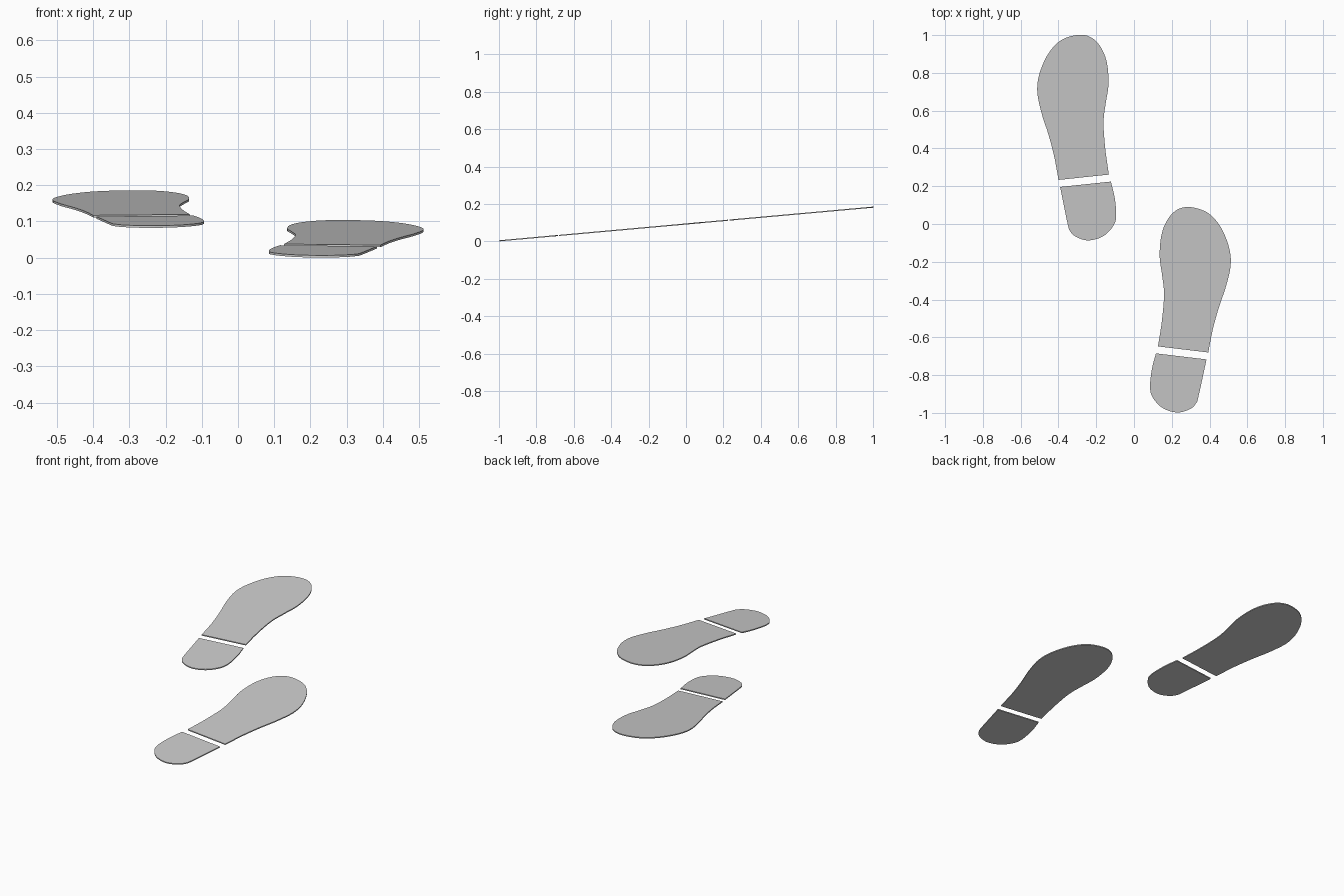
import bpy, bmesh
from mathutils import Vector, Matrix

cube = bpy.data.objects.get("Cube")
if cube:
    bpy.data.objects.remove(cube, do_unlink=True)

THICK = 0.006
SLOPE = 0.09

# One flat colour
grey = bpy.data.materials.new("plain grey")
grey.use_nodes = True
colour = (0.6, 0.6, 0.6, 1)
grey.diffuse_color = colour
grey.node_tree.nodes["Principled BSDF"].inputs["Base Color"].default_value = colour

# Outlines run from one straight-cut corner round to the other
SOLE = [(.127, -.648), (.148, -.51), (.159, -.37), (.148, -.265), (.136, -.175),
        (.143, -.07), (.17, .01), (.22, .07), (.29, .09), (.386, .062),
        (.455, -.01), (.501, -.116), (.512, -.215), (.487, -.33), (.45, -.44),
        (.418, -.555), (.393, -.68)]
HEEL = [(.116, -.685), (.095, -.767), (.085, -.863), (.1, -.92), (.153, -.975),
        (.23, -.998), (.296, -.98), (.328, -.95), (.342, -.91), (.384, -.717)]


def smooth_path(points, steps=6):
    """Open smooth curve through the points; the cut edge stays straight."""
    p = [Vector(q) for q in points]
    p = [2 * p[0] - p[1]] + p + [2 * p[-1] - p[-2]]
    path = []
    for a, b, c, d in zip(p, p[1:], p[2:], p[3:]):
        for i in range(steps):
            t = i / steps
            path.append(b + t / 2 * (c - a + t * (2 * a - 5 * b + 4 * c - d
                                                  + t * (3 * b - a - 3 * c + d))))
    return path + [p[-2]]


def make_plate(name, outline, place):
    """Thin plate on the sloping ground plane."""
    bm = bmesh.new()
    verts = []
    for q in smooth_path(outline):
        v = place @ Vector((q.x, q.y, 0))
        v.z = SLOPE * (v.y + 1)
        verts.append(bm.verts.new(v))
    base = bm.faces.new(verts)
    top = bmesh.ops.extrude_face_region(bm, geom=[base])["geom"]
    bmesh.ops.translate(bm, vec=(0, 0, THICK),
                        verts=[g for g in top if isinstance(g, bmesh.types.BMVert)])
    bmesh.ops.recalc_face_normals(bm, faces=bm.faces)
    mesh = bpy.data.meshes.new(name)
    bm.to_mesh(mesh)
    bm.free()
    mesh.materials.append(grey)
    obj = bpy.data.objects.new(name, mesh)
    bpy.context.collection.objects.link(obj)


# Left print is as drawn; the right one is mirrored, a step ahead, slightly turned
pivot = Matrix.Translation((-.3, .7, 0))
turn = pivot @ Matrix.Rotation(-.014, 4, 'Z') @ pivot.inverted()
right = turn @ Matrix.Translation((0, .912, 0)) @ Matrix.Scale(-1, 4, (1, 0, 0))
for side, place in (("left", Matrix.Identity(4)), ("right", right)):
    make_plate(side + "_sole", SOLE, place)
    make_plate(side + "_heel", HEEL, place)
